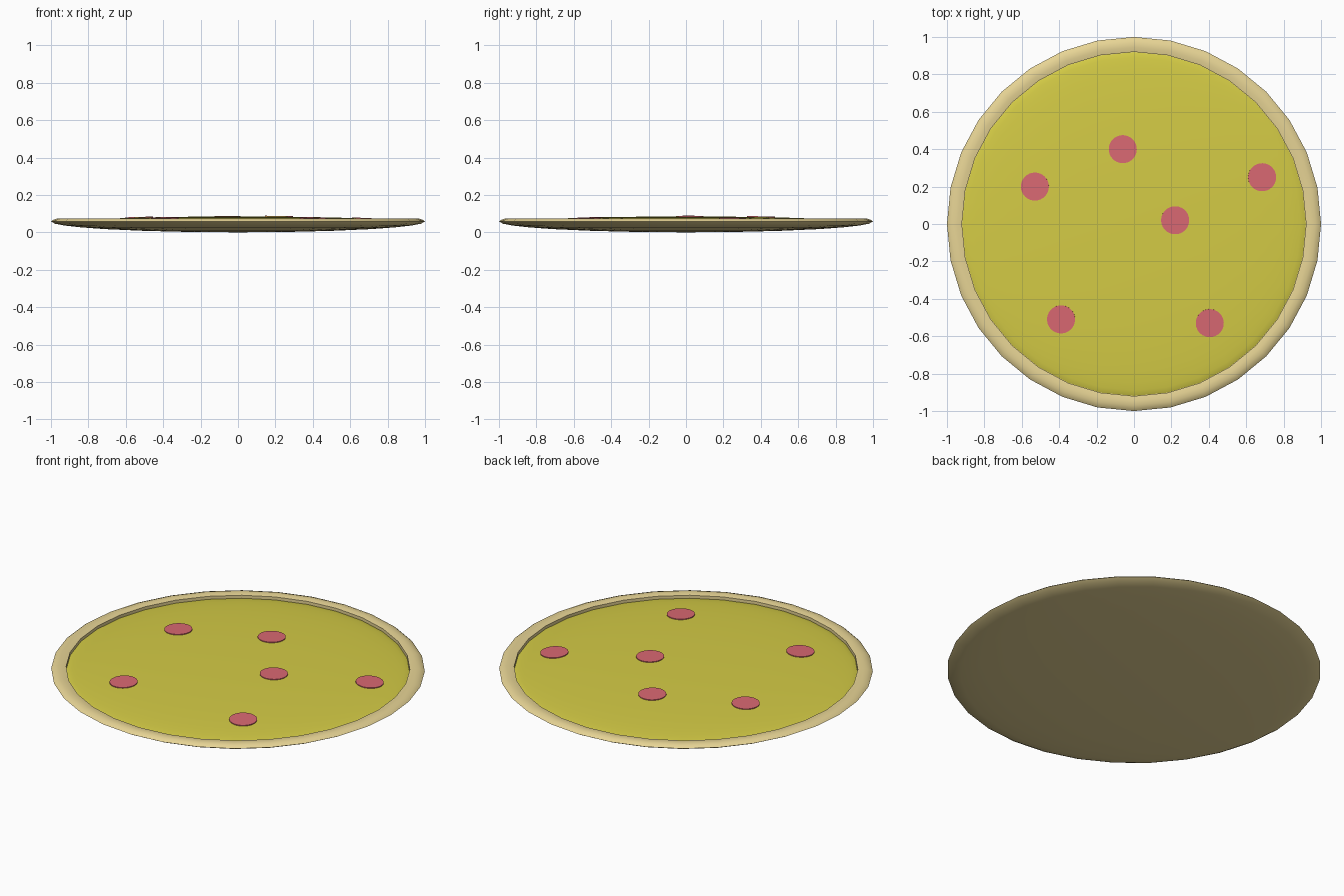
import bpy, math
from mathutils import Vector

if "Cube" in bpy.data.objects:
    bpy.data.objects.remove(bpy.data.objects["Cube"])

SIDES = 32


def material(name, color):
    m = bpy.data.materials.new(name)
    m.diffuse_color = (*color, 1)
    m.use_nodes = True
    m.node_tree.nodes["Principled BSDF"].inputs["Base Color"].default_value = m.diffuse_color
    return m


def lathe(name, profile, sides, mat, angle=40):
    """Revolve (radius, z) points around z; zero radii become poles."""
    verts, faces, rings = [], [], []
    for r, z in profile:
        if r == 0:
            rings.append([len(verts)] * sides)
            verts.append((0, 0, z))
        else:
            start = len(verts)
            rings.append(list(range(start, start + sides)))
            for i in range(sides):
                a = 2 * math.pi * i / sides
                verts.append((r * math.cos(a), r * math.sin(a), z))
    for lo, hi in zip(rings, rings[1:]):
        for i in range(sides):
            j = (i + 1) % sides
            quad = [lo[i], lo[j], hi[j], hi[i]]
            faces.append(list(dict.fromkeys(quad)))
    mesh = bpy.data.meshes.new(name)
    mesh.from_pydata(verts, [], faces)
    mesh.materials.append(mat)
    obj = bpy.data.objects.new(name, mesh)
    bpy.context.collection.objects.link(obj)
    bpy.ops.object.select_all(action='DESELECT')
    obj.select_set(True)
    bpy.context.view_layer.objects.active = obj
    bpy.ops.object.shade_smooth_by_angle(angle=math.radians(angle))
    return obj


crust_mat = material("crust", (0.80, 0.66, 0.30))
cheese_mat = material("cheese", (0.66, 0.60, 0.06))
sausage_mat = material("sausage", (0.70, 0.14, 0.17))

# Crust: shallow rounded underside, thin raised rim, recessed floor
under = [(math.sin(t), 0.058 - 0.058 * math.cos(t))
         for t in [math.radians(a) for a in (0, 15, 30, 45, 57, 68, 78, 90)]]
rim = [(0.99, 0.066), (0.97, 0.073), (0.945, 0.074), (0.92, 0.069),
       (0.92, 0.046), (0, 0.046)]
lathe("crust", under + rim, SIDES, crust_mat)


# Cheese: low dome sitting inside the rim
def cheese_height(r):
    return 0.05 + 0.035 * math.sqrt(max(0, 1 - (r / 0.92) ** 2))


radii = [0.919, 0.91, 0.89, 0.85, 0.78, 0.68, 0.55, 0.4, 0.2, 0]
lathe("cheese", [(r, cheese_height(r)) for r in radii], SIDES, cheese_mat)

# Sausage slices: thin discs lying along the dome
for i, (x, y) in enumerate([(-0.06, 0.40), (-0.53, 0.20), (0.685, 0.25),
                            (0.22, 0.02), (-0.39, -0.51), (0.405, -0.53)]):
    disc = lathe(f"sausage_slice_{i + 1}",
                 [(0, -0.006), (0.075, -0.006), (0.075, 0.004), (0, 0.004)],
                 SIDES, sausage_mat)
    r = math.hypot(x, y)
    slope = (cheese_height(r - 0.05) - cheese_height(r + 0.05)) / 0.1
    normal = Vector((x / r * slope, y / r * slope, 1))
    disc.location = (x, y, cheese_height(r))
    disc.rotation_euler = normal.to_track_quat('Z', 'Y').to_euler()
